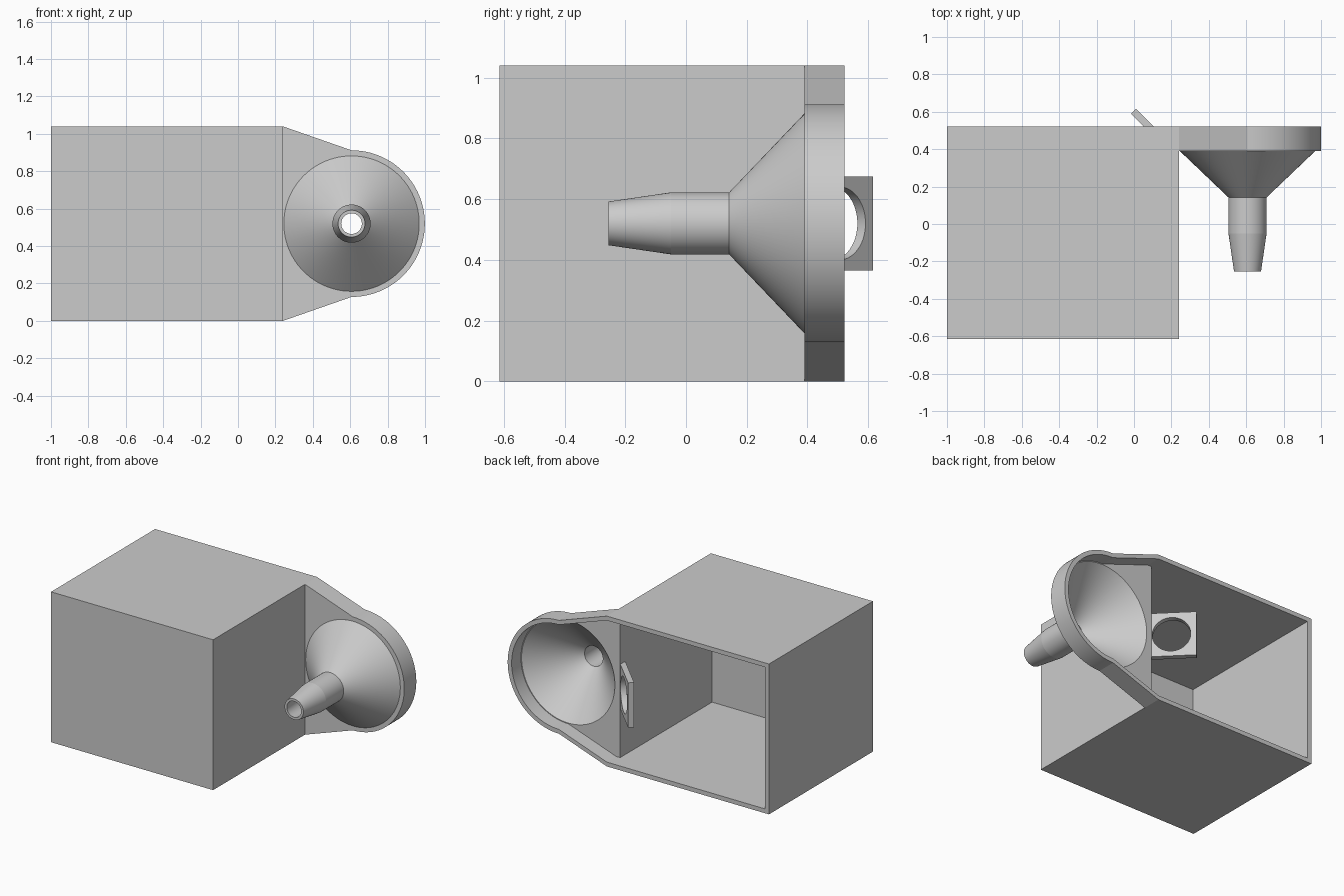
import bpy
import bmesh
import math
from mathutils import Matrix, Vector

cube = bpy.data.objects.get("Cube")
if cube:
    bpy.data.objects.remove(cube, do_unlink=True)

grey = bpy.data.materials.new("plain_grey")
grey.use_nodes = True
grey.diffuse_color = (0.6, 0.6, 0.6, 1)
grey.node_tree.nodes["Principled BSDF"].inputs["Base Color"].default_value = (0.6, 0.6, 0.6, 1)

HEIGHT = 1.04
FRONT, BACK, FLANGE = -0.615, 0.522, 0.39
CORNER = 0.24
CX, CZ, RADIUS = 0.607, HEIGHT / 2, 0.392
WALL = 0.03
SEGMENTS = 96


def finish(name, bm):
    bmesh.ops.recalc_face_normals(bm, faces=bm.faces)
    mesh = bpy.data.meshes.new(name)
    bm.to_mesh(mesh)
    bm.free()
    mesh.materials.append(grey)
    obj = bpy.data.objects.new(name, mesh)
    bpy.context.collection.objects.link(obj)
    return obj


def select(obj):
    bpy.ops.object.select_all(action='DESELECT')
    obj.select_set(True)
    bpy.context.view_layer.objects.active = obj


def cut(obj, cutter):
    cutter.hide_render = True
    mod = obj.modifiers.new("cut", 'BOOLEAN')
    mod.operation = 'DIFFERENCE'
    mod.solver = 'EXACT'
    mod.object = cutter
    select(obj)
    bpy.ops.object.modifier_apply(modifier=mod.name)
    bpy.data.objects.remove(cutter, do_unlink=True)


def block(name, low, high):
    low, high = Vector(low), Vector(high)
    bm = bmesh.new()
    bmesh.ops.create_cube(bm, size=1, matrix=Matrix.Translation((low + high) / 2)
                          @ Matrix.Diagonal((*(high - low), 1)))
    return finish(name, bm)


def prism(name, outline, y0, y1):
    bm = bmesh.new()
    face = bm.faces.new([bm.verts.new((x, y0, z)) for x, z in outline])
    new = bmesh.ops.extrude_face_region(bm, geom=[face])["geom"]
    bmesh.ops.translate(bm, vec=(0, y1 - y0, 0),
                        verts=[v for v in new if isinstance(v, bmesh.types.BMVert)])
    return finish(name, bm)


def lathe(name, profile):
    """Turn a closed (radius, y) profile about the funnel axis."""
    bm = bmesh.new()
    rings = []
    for i in range(SEGMENTS):
        a = math.tau * i / SEGMENTS
        rings.append([bm.verts.new((CX + r * math.cos(a), y, CZ + r * math.sin(a)))
                      for r, y in profile])
    n = len(profile)
    for i, ring in enumerate(rings):
        nxt = rings[(i + 1) % SEGMENTS]
        for j in range(n):
            k = (j + 1) % n
            bm.faces.new((ring[j], ring[k], nxt[k], nxt[j]))
    return finish(name, bm)


def tub(name, inset, y0, step, y1):
    """Box with a round-ended side flange, shrunk by the inset."""
    half = SEGMENTS // 2
    r = RADIUS - inset
    outline = [(-1 + inset, HEIGHT - inset), (-1 + inset, inset), (CORNER, inset)]
    for i in range(half + 1):
        a = math.pi * (i / half - 0.5)
        outline.append((CX + r * math.cos(a), CZ + r * math.sin(a)))
    outline.append((CORNER, HEIGHT - inset))
    solid = prism(name, outline, y0, y1)
    cut(solid, block("side_cutter", (CORNER - inset, y0 - 1, -1), (2, step, 2)))
    return solid


# Hollow housing, open at the back, with the funnel opening in its flange
housing = tub("housing", 0, FRONT, FLANGE, BACK)
cut(housing, tub("hollow_cutter", WALL, FRONT + WALL, FLANGE + WALL, BACK + 0.3))
hole_r = RADIUS - WALL - 0.003
hole = [(CX + hole_r * math.cos(math.tau * i / SEGMENTS),
         CZ + hole_r * math.sin(math.tau * i / SEGMENTS)) for i in range(SEGMENTS)]
cut(housing, prism("opening_cutter", hole, FLANGE - 0.1, FLANGE + 0.08))

# Funnel with a tapered, bored nozzle
mouth = RADIUS - WALL
funnel = lathe("funnel", [
    (mouth, FLANGE + WALL), (mouth, FLANGE), (0.102, 0.142), (0.102, -0.05),
    (0.072, -0.255), (0.055, -0.255), (0.07, -0.05), (0.07, 0.142),
    (mouth - 0.005, FLANGE + WALL)])

# Slanted square tab with a round hole
place = Matrix.Translation((0.108, 0.493, CZ)) @ Matrix.Rotation(-math.pi / 4, 4, 'Z')
bm = bmesh.new()
bmesh.ops.create_cube(bm, size=1, matrix=place @ Matrix.Diagonal((0.31, 0.038, 0.31, 1)))
tab = finish("holed_tab", bm)
bm = bmesh.new()
bmesh.ops.create_cone(bm, cap_ends=True, segments=64, radius1=0.12, radius2=0.12, depth=0.3,
                      matrix=place @ Matrix.Rotation(math.pi / 2, 4, 'X'))
cut(tab, finish("tab_cutter", bm))

for part in (housing, funnel, tab):
    select(part)
    bpy.ops.object.shade_smooth_by_angle(angle=math.radians(8 if part is funnel else 15))
